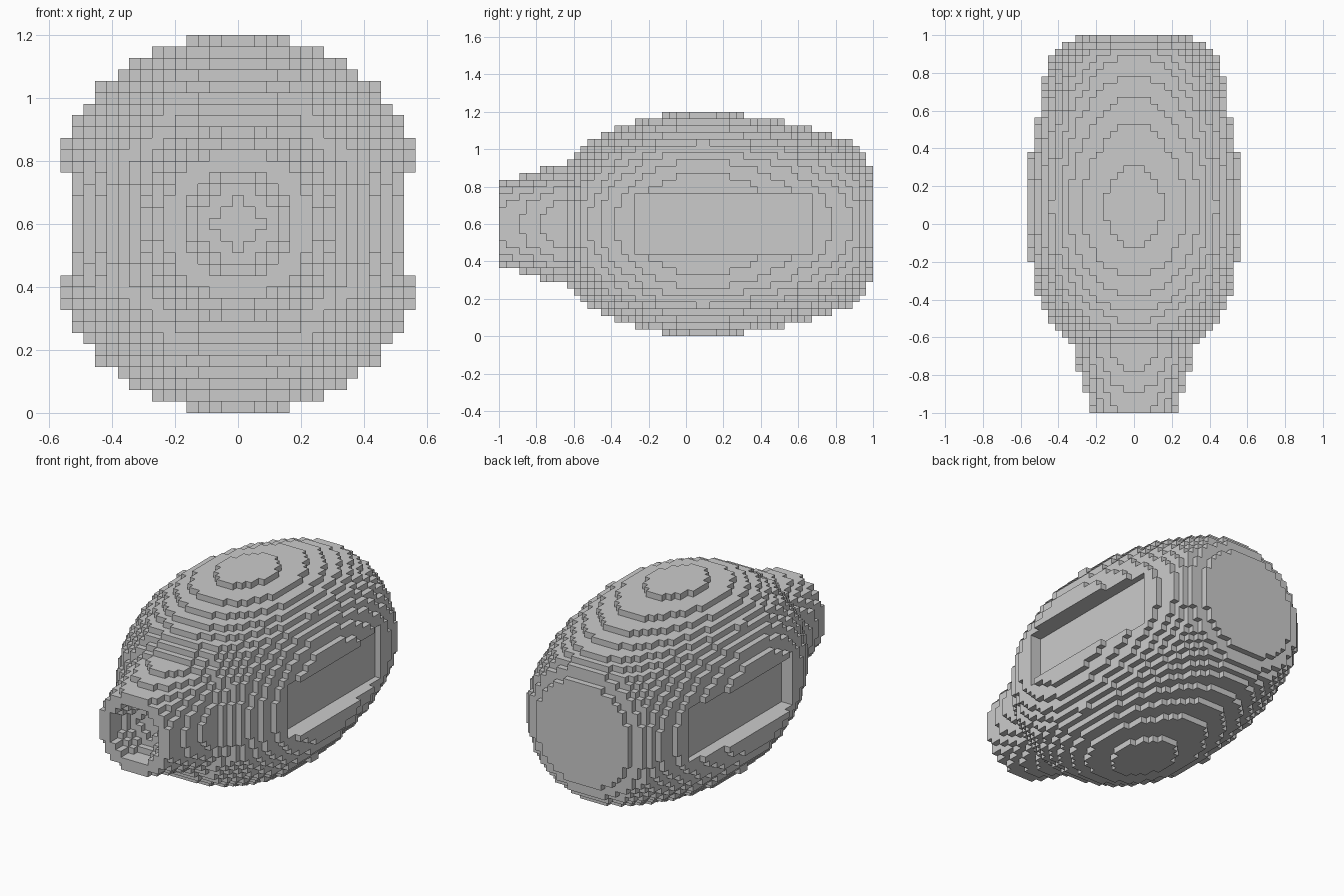
import bpy, bmesh

if "Cube" in bpy.data.objects:
    bpy.data.objects.remove(bpy.data.objects["Cube"])

U = 2 / 55          # block size
P = 2.2             # roundness of the cross-section

# Radius profile along the length, in blocks: (position, radius)
PROFILE = [(-27.5, 6.35), (-24.5, 7), (-21.5, 8), (-17.6, 8.7), (-17.5, 9),
           (-16.5, 10), (-15.5, 11), (-14.5, 12), (-12.5, 13), (-10.5, 14),
           (-7.5, 15), (-3.5, 16), (2.5, 16.53), (8.5, 16), (14.5, 15),
           (18.5, 14), (21.5, 13), (24.5, 12), (25.5, 11), (26.5, 10),
           (27, 8.7), (27.5, 8.5)]


def radius(j):
    for (a, ra), (b, rb) in zip(PROFILE, PROFILE[1:]):
        if a <= j <= b:
            return ra + (rb - ra) * (j - a) / (b - a)
    return 0


def filled(i, j, k):
    # rounded hull
    i, k = abs(i), abs(k)
    if i ** P + k ** P > radius(j) ** P:
        return False
    # side slots
    if i > 12 and k <= 4 and -7 <= j <= 18:
        return False
    # bowl in the front of the nozzle
    q = 1 - (i * i + k * k) / 4.8 ** 2
    if q > 0 and j + 27 < 5 * q ** 0.5 - 0.5:
        return False
    return True


cells = {(i, j, k) for i in range(-17, 18) for j in range(-27, 28)
         for k in range(-16, 17) if filled(i, j, k)}

# Outer faces of the block hull
bm = bmesh.new()
verts = {}


def vert(p):
    if p not in verts:
        verts[p] = bm.verts.new((p[0] * U, p[1] * U, p[2] * U + 0.6))
    return verts[p]


for c in cells:
    for axis in range(3):
        for s in (-1, 1):
            n = list(c)
            n[axis] += s
            if tuple(n) in cells:
                continue
            ring = []
            for du, dv in ((-.5, -.5), (.5, -.5), (.5, .5), (-.5, .5)):
                p = list(c)
                p[axis] += s * .5
                p[(axis + 1) % 3] += du
                p[(axis + 2) % 3] += dv
                ring.append(vert(tuple(p)))
            bm.faces.new(ring if s > 0 else ring[::-1])

# Merge flat terraces
bmesh.ops.dissolve_limit(bm, angle_limit=0.01, verts=bm.verts[:], edges=bm.edges[:])
mesh = bpy.data.meshes.new("block_hull")
bm.to_mesh(mesh)
bm.free()
hull = bpy.data.objects.new("block_hull", mesh)
bpy.context.collection.objects.link(hull)
